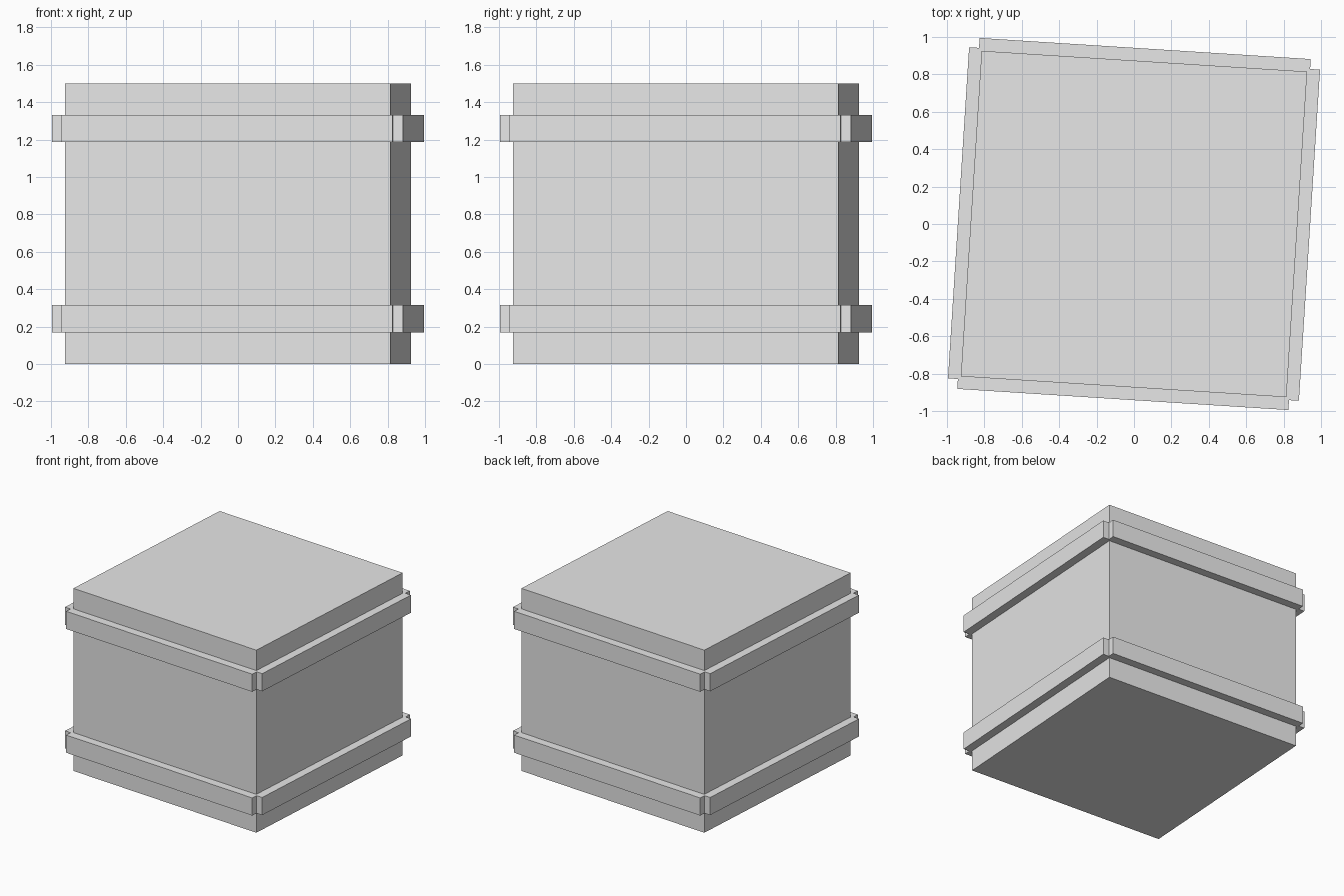
import bpy
import bmesh
from math import radians
from mathutils import Matrix

default = bpy.data.objects.get("Cube")
if default:
    bpy.data.objects.remove(default, do_unlink=True)

grey = bpy.data.materials.new("light_grey")
grey.use_nodes = True
colour = (0.8, 0.8, 0.8, 1.0)
grey.diffuse_color = colour
grey.node_tree.nodes["Principled BSDF"].inputs["Base Color"].default_value = colour

TURN = Matrix.Rotation(radians(-3.65), 4, "Z")  # the crate stands slightly turned
HALF = 0.872      # half width of the crate body
OUT = 0.94        # outer face of the straps
END = 0.887       # half length of each strap


def prism(name, outline, low, high):
    """Extrude a closed outline from one height to another."""
    bm = bmesh.new()
    base = bm.faces.new([bm.verts.new((x, y, low)) for x, y in outline])
    top = bmesh.ops.extrude_face_region(bm, geom=[base], use_keep_orig=True)
    verts = [v for v in top["geom"] if isinstance(v, bmesh.types.BMVert)]
    bmesh.ops.translate(bm, verts=verts, vec=(0, 0, high - low))
    bmesh.ops.recalc_face_normals(bm, faces=bm.faces)
    mesh = bpy.data.meshes.new(name)
    bm.to_mesh(mesh)
    bm.free()
    mesh.materials.append(grey)
    obj = bpy.data.objects.new(name, mesh)
    obj.matrix_world = TURN
    bpy.context.collection.objects.link(obj)
    return obj


def four_fold(points):
    """Repeat corner points around the four corners."""
    outline = []
    for _ in range(4):
        outline += points
        points = [(-y, x) for x, y in points]
    return outline


# Crate body
prism("crate_body", four_fold([(HALF, HALF)]), 0.0, 1.5)

# Straps around the body, with a notch at each corner where they meet
band = four_fold([(OUT, END), (END, END), (END, OUT)])
for name, low in (("lower_straps", 0.17), ("upper_straps", 1.187)):
    prism(name, band, low, low + 0.145)
